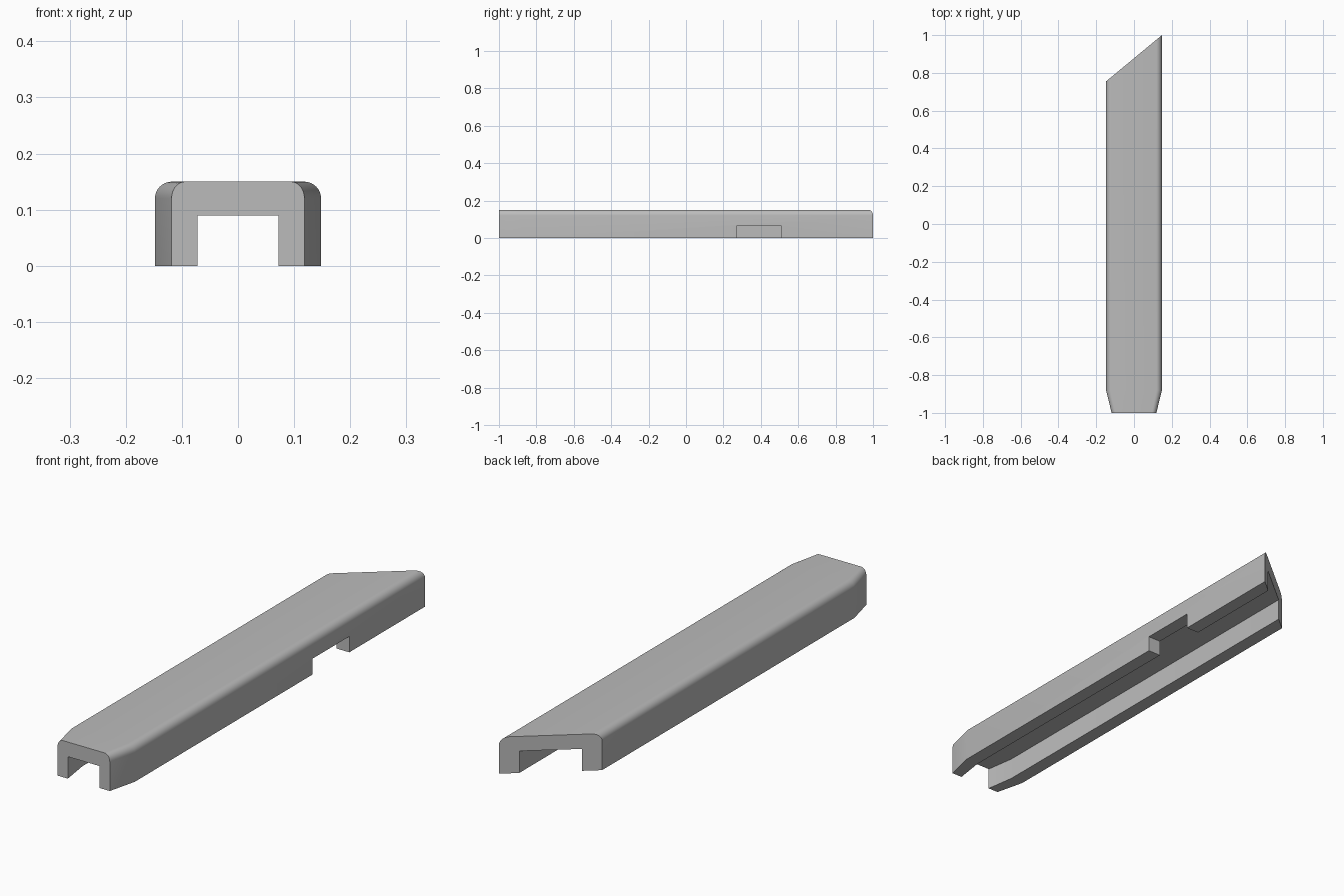
import bpy
import bmesh
from math import sin, cos, pi, radians

cube = bpy.data.objects.get("Cube")
if cube:
    bpy.data.objects.remove(cube, do_unlink=True)

HALF_W, HEIGHT, RADIUS = 0.148, 0.15, 0.03
INNER_W, INNER_H = 0.09, 0.09
TAPER = 0.8

grey = bpy.data.materials.new("plain grey")
grey.use_nodes = True
colour = (0.5, 0.5, 0.5, 1)
grey.diffuse_color = colour
grey.node_tree.nodes["Principled BSDF"].inputs["Base Color"].default_value = colour


def channel_profile(steps=8):
    """Upside-down U section with rounded top corners, as (x, z)."""
    half = [(INNER_W, INNER_H), (INNER_W, 0), (HALF_W, 0)]
    for i in range(steps + 1):
        a = pi / 2 * i / steps
        half.append((HALF_W - RADIUS + RADIUS * cos(a),
                     HEIGHT - RADIUS + RADIUS * sin(a)))
    return half + [(-x, z) for x, z in reversed(half)]


# Channel cover: narrowed front end, straight body, mitred back end
profile = channel_profile()
bm = bmesh.new()
sections = [
    [(x * TAPER, -1, z) for x, z in profile],
    [(x, -0.88, z) for x, z in profile],
    [(x, 0.8775 + 0.1225 * x / HALF_W, z) for x, z in profile],
]
rings = [[bm.verts.new(p) for p in section] for section in sections]
count = len(profile)
for a, b in zip(rings, rings[1:]):
    for i in range(count):
        j = (i + 1) % count
        bm.faces.new((a[i], a[j], b[j], b[i]))
bm.faces.new(rings[0])
bm.faces.new(rings[-1])
bmesh.ops.recalc_face_normals(bm, faces=bm.faces)
mesh = bpy.data.meshes.new("channel_cover")
bm.to_mesh(mesh)
bm.free()
mesh.materials.append(grey)
cover = bpy.data.objects.new("channel_cover", mesh)
bpy.context.collection.objects.link(cover)

# Notch through the lower edge of the left wall
bpy.ops.mesh.primitive_cube_add(size=1, location=(0.13, 0.39, 0.015))
cutter = bpy.context.object
cutter.name = "notch_cutter"
cutter.scale = (0.14, 0.24, 0.1)
cutter.hide_render = True
cutter.data.materials.append(grey)

cut = cover.modifiers.new("notch", 'BOOLEAN')
cut.operation = 'DIFFERENCE'
cut.solver = 'EXACT'
cut.object = cutter

bpy.ops.object.select_all(action='DESELECT')
cover.select_set(True)
bpy.context.view_layer.objects.active = cover
bpy.ops.object.modifier_apply(modifier=cut.name)
bpy.data.objects.remove(cutter, do_unlink=True)
bpy.ops.object.shade_smooth_by_angle(angle=radians(30))
